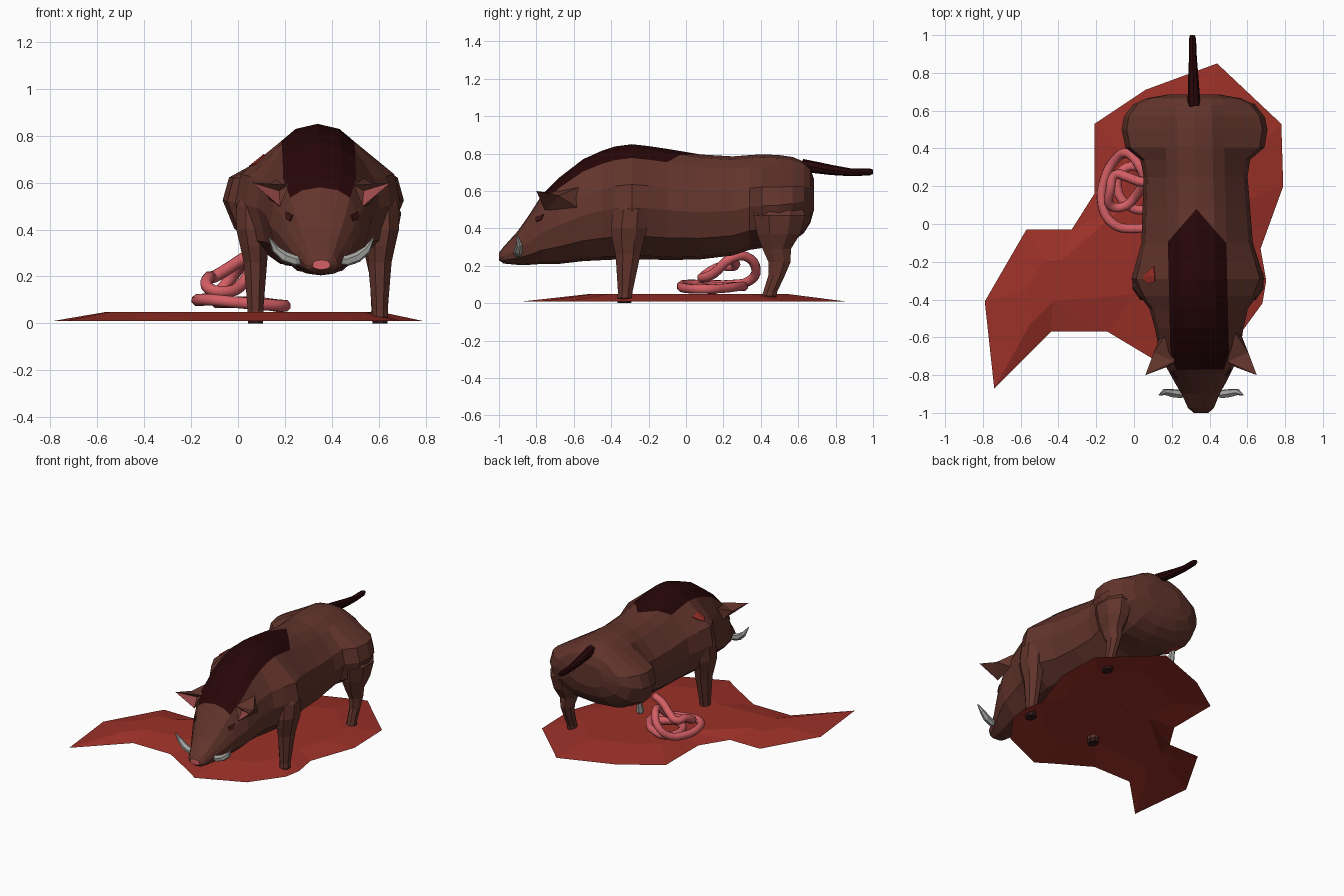
import bpy, bmesh, math
from mathutils import Vector
from mathutils.bvhtree import BVHTree

if "Cube" in bpy.data.objects:
    bpy.data.objects.remove(bpy.data.objects["Cube"])


def mat(name, r, g, b):
    m = bpy.data.materials.new(name)
    m.diffuse_color = (r, g, b, 1)
    m.use_nodes = True
    m.node_tree.nodes["Principled BSDF"].inputs["Base Color"].default_value = m.diffuse_color
    return m


HIDE = mat("brown hide", .122, .035, .025)
MANE = mat("dark mane", .02, .0018, .0023)
BLOOD = mat("blood red", .33, .03, .021)
GUT = mat("gut pink", .66, .115, .13)
BONE = mat("grey ivory", .37, .37, .36)
EAR = mat("ear pink", .36, .075, .075)
EYE = mat("eye dark red", .045, .007, .006)
HOOF = mat("hoof dark brown", .03, .009, .008)


def cx(y):
    return .332 - .023 * y      # the animal stands slightly turned


def finish(name, bm, mats, fix=True):
    if fix:
        bmesh.ops.recalc_face_normals(bm, faces=bm.faces[:])
    me = bpy.data.meshes.new(name)
    bm.to_mesh(me)
    for m in mats:
        me.materials.append(m)
    ob = bpy.data.objects.new(name, me)
    bpy.context.collection.objects.link(ob)
    return ob


def loft(rings):
    """Skin closed rings of points and cap both ends."""
    bm = bmesh.new()
    vs = [[bm.verts.new(p) for p in r] for r in rings]
    n = len(vs[0])
    for a, b in zip(vs, vs[1:]):
        for i in range(n):
            bm.faces.new((a[i], a[(i + 1) % n], b[(i + 1) % n], b[i]))
    bm.faces.new(vs[0])
    bm.faces.new(vs[-1])
    bmesh.ops.recalc_face_normals(bm, faces=bm.faces[:])
    return bm


def tube(name, pts, radii, m, n=8):
    """Tapered tube along points."""
    pts = [Vector(p) for p in pts]
    rings, u = [], None
    for i, p in enumerate(pts):
        t = (pts[min(i + 1, len(pts) - 1)] - pts[max(i - 1, 0)]).normalized()
        u = u or t.orthogonal()
        u = (u - t * u.dot(t)).normalized()
        w = t.cross(u)
        rings.append([p + radii[i] * (u * math.cos(k * math.tau / n) + w * math.sin(k * math.tau / n))
                      for k in range(n)])
    return finish(name, loft(rings), [m])


# body, head, shoulders and haunches: stations of y, top, bottom, half width
stations = [(-1, .27, .23, .038), (-.975, .302, .212, .068), (-.9, .385, .205, .1),
            (-.84, .47, .205, .135), (-.77, .58, .21, .172), (-.68, .67, .21, .212),
            (-.55, .77, .225, .235), (-.45, .815, .23, .26), (-.38, .838, .233, .31),
            (-.29, .85, .235, .352), (-.2, .84, .235, .325), (-.1, .825, .23, .295),
            (.08, .795, .235, .285), (.25, .785, .255, .275), (.34, .792, .285, .29),
            (.405, .796, .295, .368), (.5, .792, .305, .386), (.57, .782, .33, .372),
            (.63, .757, .375, .325), (.665, .72, .43, .25), (.685, .66, .5, .14)]
rings = []
for y, top, bot, w in stations:
    x2 = min(.155, .74 * w)
    half = [(x2 * .6, .965), (x2, .88), (.93 * w, .65), (w, .45), (.87 * w, .2), (.45 * w, .03)]
    prof = [(0, 1)] + half + [(0, 0)] + [(-a, b) for a, b in reversed(half)]
    rings.append([(cx(y) + a, y, bot + b * (top - bot)) for a, b in prof])
bm = loft(rings)
# cut the pointed rear end of the mane
for s in (1, -1):
    faces = [f for f in bm.faces if -.1 < f.calc_center_median().y < .08 and f.calc_center_median().z > .65]
    geom = list({g for f in faces for g in [f, *f.edges, *f.verts]})
    bmesh.ops.bisect_plane(bm, geom=geom, plane_co=(cx(.08), .08, 0), plane_no=(.18 * s, .157, 0))
for f in bm.faces:
    c = f.calc_center_median()
    lim = .157 * min(1, max(0, (.08 - c.y) / .18))
    if c.y > -.77 and abs(c.x - cx(c.y)) < lim and f.normal.z > .1:
        f.material_index = 1
    elif c.y < -.99:
        f.material_index = 2
body_tree = BVHTree.FromBMesh(bm)
finish("body", bm, [HIDE, MANE, GUT])


def leg(name, side, secs, hoof_z, n=8):
    """Leg from sections of z, x offset, x radius, y centre, y radius."""
    rr = [[(cx(y) + side * o + rx * math.cos((k + .5) * math.tau / n),
            y + ry * math.sin((k + .5) * math.tau / n), z) for k in range(n)]
          for z, o, rx, y, ry in secs]
    b = loft(rr)
    for f in b.faces:
        if f.calc_center_median().z < hoof_z:
            f.material_index = 1
    finish(name, b, [HIDE, HOOF])


front = [(.62, .25, .04, -.29, .06), (.5, .275, .075, -.295, .1), (.4, .277, .075, -.305, .105),
         (.33, .27, .065, -.31, .09), (.26, .265, .054, -.31, .072), (.06, .265, .036, -.325, .042),
         (.03, .265, .037, -.328, .042), (0, .265, .035, -.33, .04)]
hind = [(.58, .25, .08, .5, .1), (.47, .275, .108, .5, .15), (.37, .275, .088, .495, .125),
        (.29, .273, .058, .485, .082), (.22, .275, .042, .5, .064), (.15, .275, .035, .485, .048),
        (.06, .275, .031, .45, .04), (.04, .275, .033, .445, .042), (.015, .275, .033, .44, .042)]
for s, tag in ((1, "right"), (-1, "left")):
    leg("front_leg_" + tag, s, front, .04)
leg("hind_leg_right", 1, hind, .04)
# torn left hind leg: bone stub under the haunch
tube("bone_stub", [(.055, .46, .4), (.055, .45, .33), (.058, .44, .3), (.058, .435, .282)],
     [.022, .02, .028, .02], BONE, 6)


def plate(name, tree, origin, direction, shape, m):
    """Thin painted patch whose corners are dropped onto a surface."""
    d = Vector(direction).normalized()
    across = Vector((1, 0, 0))
    up = d.cross(across)
    up = up if up.z + up.y > 0 else -up
    b = bmesh.new()
    outer, inner = [], []
    for a, c in [(0, 0)] + shape:
        p, nrm, _, _ = tree.ray_cast(Vector(origin) + across * a + up * c, d)
        outer.append(b.verts.new(p + nrm * .006))
        inner.append(b.verts.new(p - nrm * .003))
    n = len(shape)
    for i in range(n):
        j, k = 1 + i, 1 + (i + 1) % n
        b.faces.new((outer[0], outer[j], outer[k]))
        b.faces.new((inner[0], inner[k], inner[j]))
        b.faces.new((outer[j], inner[j], inner[k], outer[k]))
    finish(name, b, [m])


# eyes, shoulder wound and torn patch under the left haunch
for s, tag in ((1, "right"), (-1, "left")):
    plate("eye_" + tag, body_tree, (.357 + s * .139, -1.5, .454), (0, 1, 0),
          [(-s * .017, .006), (-s * .006, -.02), (s * .012, -.01), (s * .011, .022)], EYE)
plate("shoulder_wound", body_tree, (.085, -.275, 1.2), (0, 0, -1),
      [(-.035, -.01), (-.005, -.04), (.028, -.03), (.028, .0), (.022, .05), (-.01, .025)], BLOOD)
plate("torn_patch", body_tree, (.06, .46, .1), (0, 0, 1),
      [(.05 * math.cos(k * math.tau / 7), .06 * math.sin(k * math.tau / 7)) for k in range(7)], BLOOD)

# ears with pink fronts, and tusks
for s, tag in ((1, "right"), (-1, "left")):
    c = .355
    b = bmesh.new()
    A, B, C, D, T, I, E = [b.verts.new((c + s * x, y, z)) for x, y, z in
                           ((.14, -.73, .59), (.175, -.755, .497), (.21, -.58, .51),
                            (.17, -.56, .625), (.295, -.8, .6), (.18, -.72, .565), (.25, -.68, .575))]
    for f in ((A, I, T), (I, B, T), (B, C, E), (B, E, T), (C, D, E), (D, A, E), (A, T, E), (A, B, I), (A, D, C, B)):
        b.faces.new(f)
    b.faces.ensure_lookup_table()
    b.faces[1].material_index = 1
    finish("ear_" + tag, b, [HIDE, EAR])
    tube("tusk_" + tag, [(c + s * x, y, z) for x, y, z in
                         ((.07, -.89, .268), (.11, -.9, .267), (.155, -.895, .283),
                          (.195, -.89, .315), (.222, -.905, .365))],
         [.018, .023, .023, .017, .003], BONE, 6)

# tail
tube("tail", [(cx(y), y, z) for y, z in ((.62, .738), (.68, .728), (.78, .712), (.88, .7), (.98, .702), (1, .703))],
     [.034, .032, .027, .021, .019, .012], MANE, 8)

# spilled gut: smooth curve swept with a round section
cu = bpy.data.curves.new("gut", "CURVE")
cu.dimensions = "3D"
cu.bevel_depth = .026
cu.bevel_resolution = 2
cu.resolution_u = 4
path = [(.1, .22, .31), (.03, .225, .28), (-.04, .25, .235), (-.1, .26, .2), (-.125, .18, .195),
        (-.125, .1, .15), (-.06, .09, .135), (.01, .15, .16), (.05, .24, .24), (.02, .32, .25),
        (-.04, .375, .18), (-.1, .34, .12), (-.155, .24, .1), (-.168, .1, .1),
        (-.11, 0, .1), (-.01, -.025, .09), (.11, 0, .08), (.2, .09, .075), (.15, .2, .08),
        (.06, .28, .09), (-.04, .3, .09), (-.09, .2, .09), (0, .08, .09), (.12, .1, .08), (.19, .15, .07)]
sp = cu.splines.new("BEZIER")
sp.bezier_points.add(len(path) - 1)
for bp, p in zip(sp.bezier_points, path):
    bp.co = p
    bp.handle_left_type = bp.handle_right_type = "AUTO"
cu.use_fill_caps = True
cu.materials.append(GUT)
bpy.context.collection.objects.link(bpy.data.objects.new("gut", cu))

# blood pool: low rim rising to a flat middle
outline = [(.44, .85), (.78, .53), (.79, .2), (.67, -.13), (.7, -.3), (.68, -.42), (.52, -.64),
           (.2, -.78), (.11, -.72), (-.14, -.57), (-.44, -.57), (-.74, -.87), (-.79, -.41),
           (-.57, -.03), (-.33, -.03), (-.21, .16), (-.21, .53), (.06, .71)]
b = bmesh.new()
rim, mid = [], []
for i, (x, y) in enumerate(outline):
    tail_part = 10 <= i <= 14
    tx, ty = (-.42, -.3) if tail_part else (.28, .0)
    k = .6 if tail_part else .35
    rim.append(b.verts.new((x, y, .01)))
    mid.append(b.verts.new((x + (tx - x) * k, y + (ty - y) * k, .048)))
n = len(rim)
for i in range(n):
    j = (i + 1) % n
    b.faces.new((rim[j], rim[i], mid[i], mid[j]))
b.faces.new(mid)
bmesh.ops.triangulate(b, faces=b.faces[:])
for f in b.faces:
    f.normal_update()
    if f.normal.z < 0:
        f.normal_flip()
finish("blood_pool", b, [BLOOD], fix=False)
